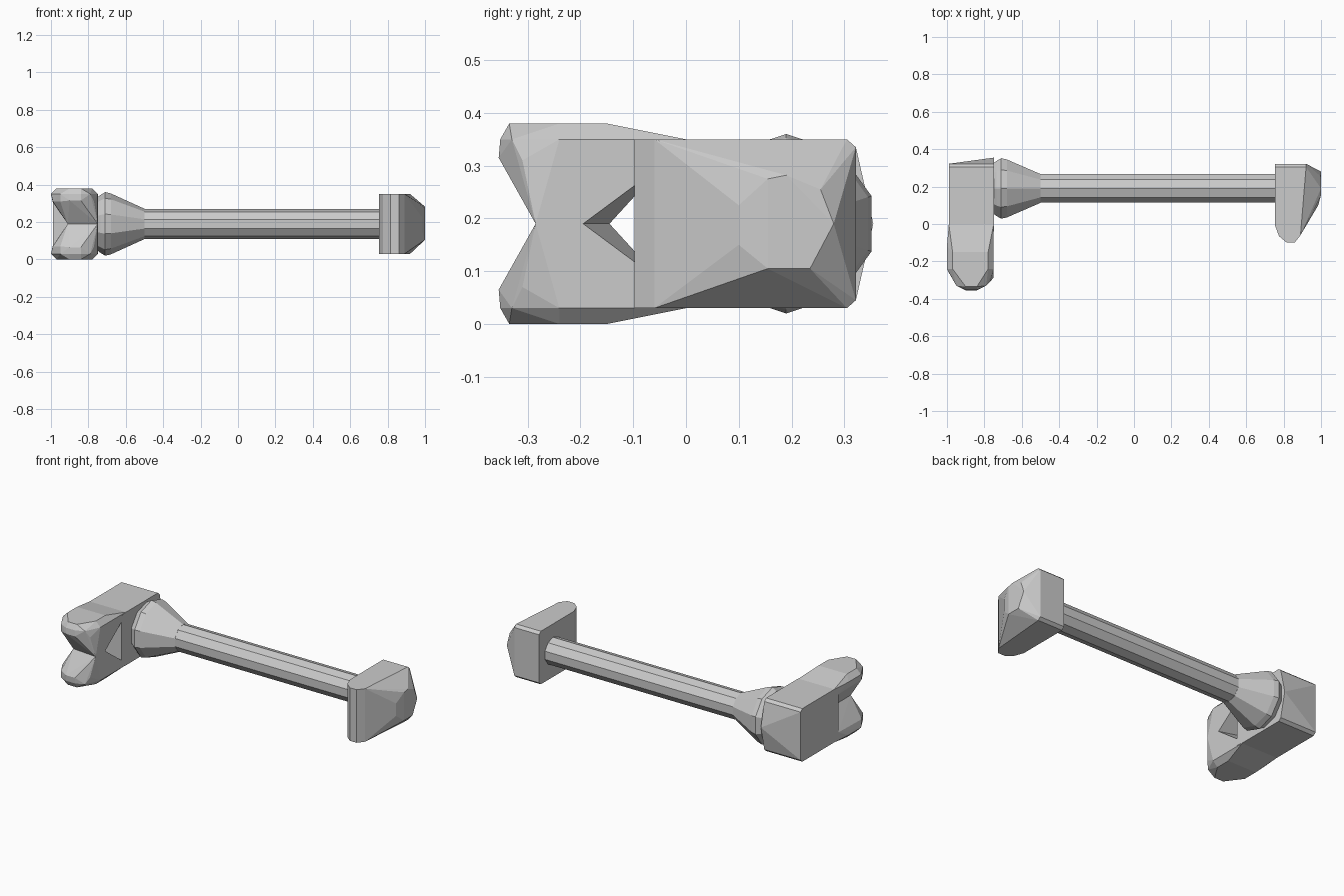
import bpy, bmesh, math

CZ = 0.19  # height of the long axis, also the mirror plane


def finish(name, bm):
    bmesh.ops.recalc_face_normals(bm, faces=bm.faces)
    me = bpy.data.meshes.new(name)
    bm.to_mesh(me)
    bm.free()
    ob = bpy.data.objects.new(name, me)
    bpy.context.collection.objects.link(ob)
    return ob


def hull(name, pts):
    bm = bmesh.new()
    for p in pts:
        bm.verts.new(p)
    res = bmesh.ops.convex_hull(bm, input=bm.verts)
    loose = [v for v in bm.verts if not v.link_faces]
    bmesh.ops.delete(bm, geom=loose, context='VERTS')
    bmesh.ops.dissolve_limit(bm, angle_limit=math.radians(1),
                             verts=bm.verts, edges=bm.edges)
    return finish(name, bm)


def both(pts):
    """Points with half-height h, repeated above and below the axis."""
    return [(x, y, CZ + s * h) for x, y, h in pts for s in (1, -1)]


def lathe(name, profile, n=10, y=0.19):
    bm = bmesh.new()
    rings = []
    for x, r in profile:
        rings.append([bm.verts.new((x, y + r * math.cos(2 * math.pi * (i + .5) / n),
                                    CZ + r * math.sin(2 * math.pi * (i + .5) / n)))
                      for i in range(n)])
    for a, b in zip(rings, rings[1:]):
        for i in range(n):
            j = (i + 1) % n
            bm.faces.new((a[i], a[j], b[j], b[i]))
    bm.faces.new(rings[0])
    bm.faces.new(rings[-1])
    return finish(name, bm)


# two rounded jaws that pinch together on the axis
for name, s in (("upper_jaw", 1), ("lower_jaw", -1)):
    jaw = [(-0.91, -0.27, 0), (-0.75, -0.285, 0), (-0.91, -0.145, 0), (-0.75, -0.195, 0),
           (-0.90, -0.355, .125), (-0.84, -0.355, .125),
           (-0.99, -0.26, .12), (-0.95, -0.33, .12), (-0.77, -0.31, .12),
           (-0.90, -0.352, .16), (-0.84, -0.352, .16),
           (-0.95, -0.33, .16), (-0.79, -0.33, .16),
           (-1.0, -0.24, .16), (-0.75, -0.24, .16),
           (-0.90, -0.335, .19), (-0.84, -0.335, .19),
           (-0.97, -0.24, .19), (-0.78, -0.24, .19),
           (-0.97, -0.15, .19), (-0.78, -0.15, .19),
           (-1.0, -0.12, .16), (-0.75, -0.12, .16),
           (-0.99, 0.0, .16), (-0.75, 0.0, .16),
           (-0.99, -0.04, .115), (-0.75, -0.04, .115)]
    hull(name, [(x, y, CZ + s * h) for x, y, h in jaw])

# solid block behind the jaws, with a slight point on its back
hull("jaw_block", both([(-0.99, -0.04, .155), (-0.748, -0.04, .155),
                        (-0.99, 0, .16), (-0.748, 0, .16),
                        (-0.99, 0.305, .16), (-0.748, 0.305, .16),
                        (-0.99, 0.322, .145), (-0.748, 0.322, .145)])
     + [(-0.748, 0.355, CZ)])

# flared collar and long handle
lathe("collar", [(-0.748, .145), (-0.735, .155), (-0.71, .17), (-0.68, .163), (-0.50, .081)])
lathe("handle", [(-0.52, .08), (0.76, .08)])

# striking head, faceted toward the outer end
face = [(1.0, .155, .275), (1.0, .19, .282), (.998, .255, .255), (1.0, .28, .19),
        (1.0, .235, .105), (1.0, .155, .105), (.985, .10, .15), (.985, .10, .225)]
hull("end_head", both([(.755, -0.01, .16), (.775, -0.065, .16), (.815, -0.098, .16),
                       (.86, -0.098, .16), (.89, -0.06, .16),
                       (.755, .305, .16), (.92, .305, .16),
                       (.755, .322, .145), (.92, .322, .145)]) + face)
